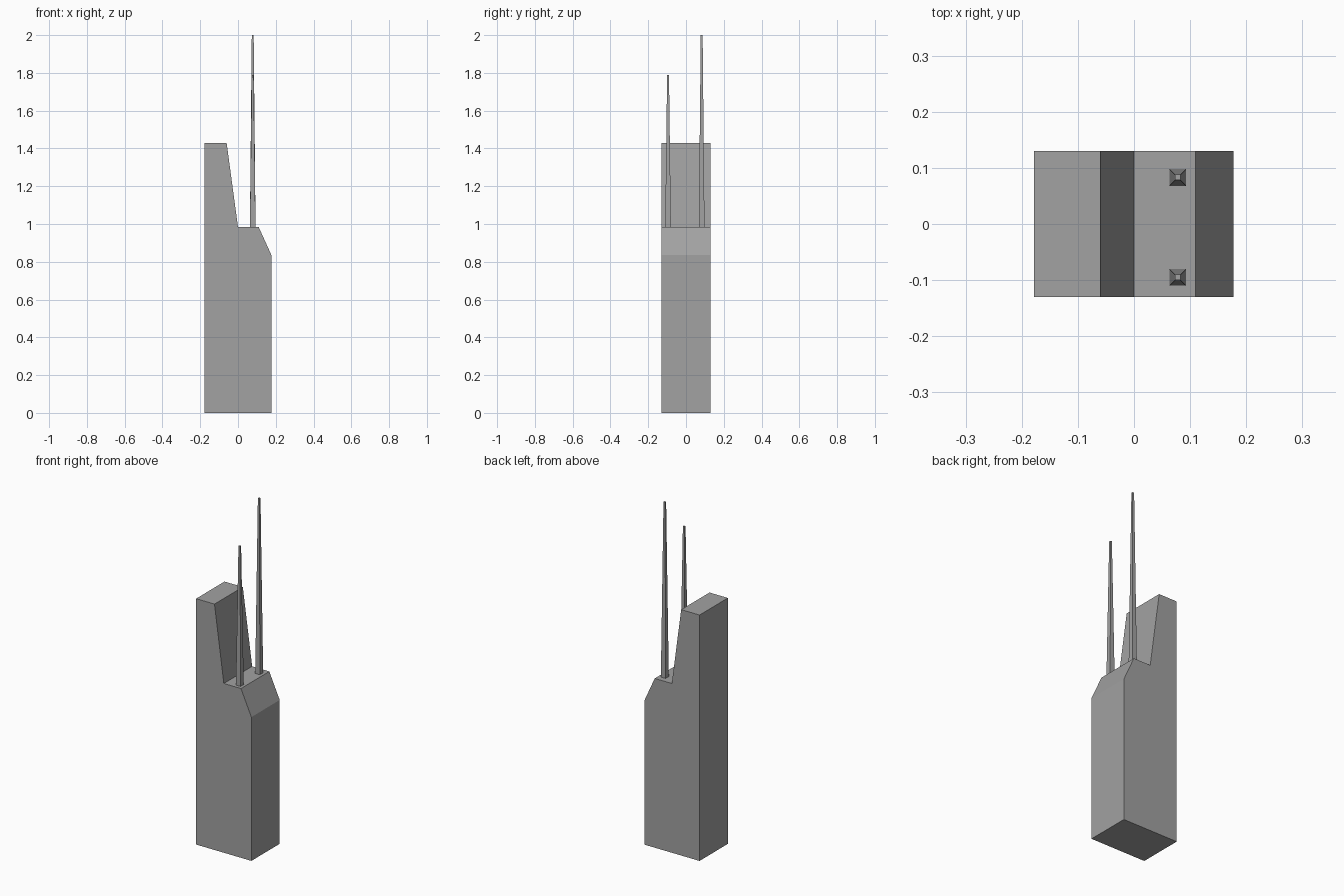
import bpy
import bmesh
import math

cube = bpy.data.objects.get("Cube")
if cube:
    bpy.data.objects.remove(cube, do_unlink=True)

# Single grey finish
grey = bpy.data.materials.new("concrete_grey")
grey.use_nodes = True
colour = (0.36, 0.36, 0.36, 1)
grey.diffuse_color = colour
grey.node_tree.nodes["Principled BSDF"].inputs["Base Color"].default_value = colour


def finish(name, bm):
    bmesh.ops.recalc_face_normals(bm, faces=bm.faces)
    mesh = bpy.data.meshes.new(name)
    bm.to_mesh(mesh)
    bm.free()
    mesh.materials.append(grey)
    obj = bpy.data.objects.new(name, mesh)
    bpy.context.collection.objects.link(obj)
    return obj


def tower(name, profile, depth):
    """Extrude an x-z silhouette along y."""
    bm = bmesh.new()
    face = bm.faces.new([bm.verts.new((x, -depth / 2, z)) for x, z in profile])
    ext = bmesh.ops.extrude_face_region(bm, geom=[face])
    verts = [g for g in ext["geom"] if isinstance(g, bmesh.types.BMVert)]
    bmesh.ops.translate(bm, verts=verts, vec=(0, depth, 0))
    return finish(name, bm)


def mast(name, x, y, base, top):
    """Tapered square mast."""
    bm = bmesh.new()
    bmesh.ops.create_cone(bm, cap_ends=True, segments=4,
                          radius1=0.015 * math.sqrt(2),
                          radius2=0.005 * math.sqrt(2), depth=top - base)
    for v in bm.verts:
        # turn the square so its sides follow the axes
        px, py = v.co.x, v.co.y
        v.co.x, v.co.y = (px - py) / math.sqrt(2), (px + py) / math.sqrt(2)
    bmesh.ops.translate(bm, verts=bm.verts, vec=(x, y, (base + top) / 2))
    return finish(name, bm)


# Tower block with high slab, sloping inner wall, roof deck and chamfer
tower("tower_block", [(-0.178, 0), (0.177, 0), (0.177, 0.835), (0.11, 0.983),
                      (0, 0.983), (-0.06, 1.428), (-0.178, 1.428)], 0.26)

# Roof masts
mast("front_mast", 0.078, -0.095, 0.983, 1.79)
mast("back_mast", 0.078, 0.083, 0.983, 2.0)
